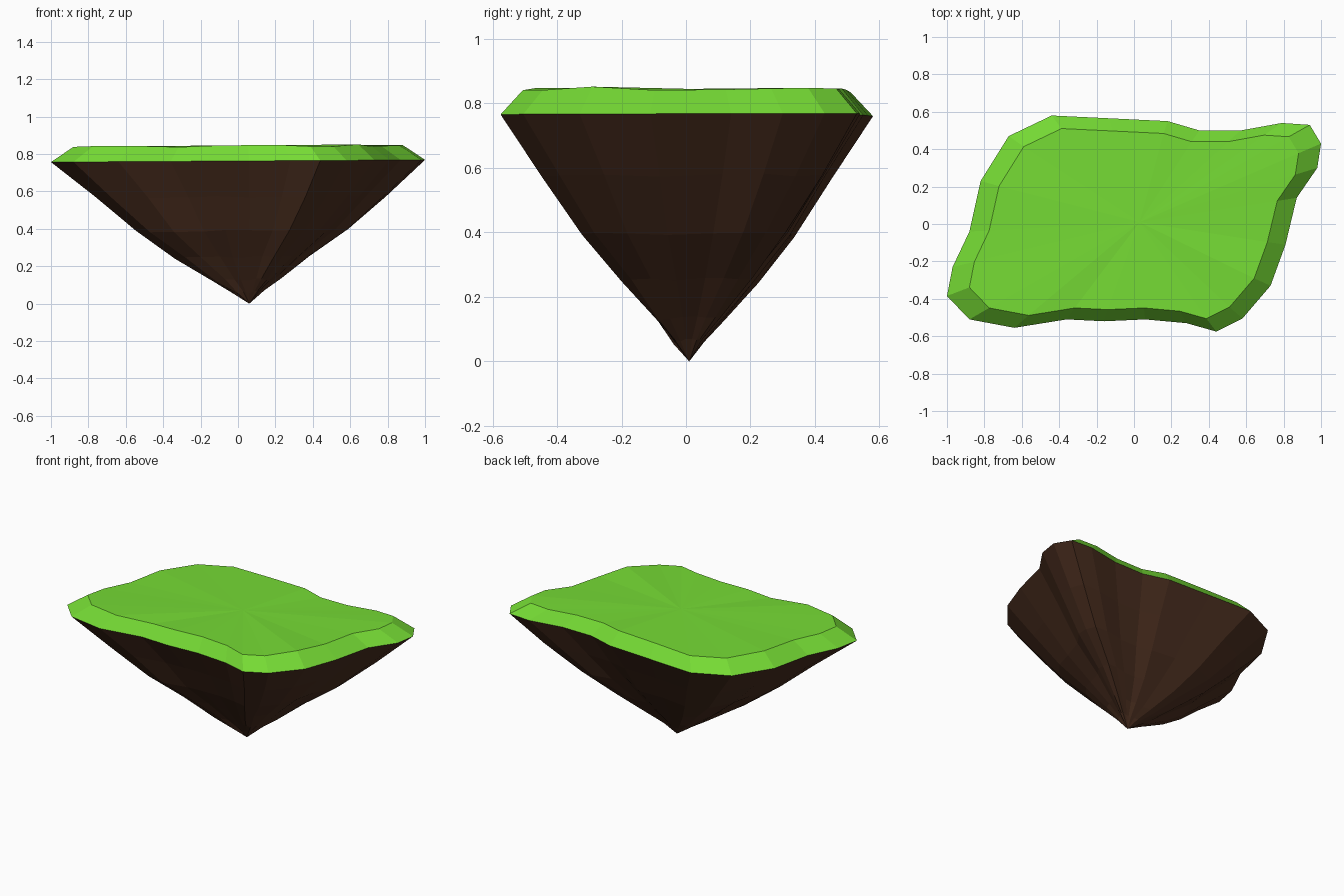
import bpy
import bmesh
import random

if "Cube" in bpy.data.objects:
    bpy.data.objects.remove(bpy.data.objects["Cube"])

random.seed(4)

# Island outline seen from above, counter-clockwise
OUTLINE = [
    (1.00, .43), (.94, .53), (.79, .54), (.57, .50), (.35, .50), (.18, .55),
    (-.13, .565), (-.44, .58), (-.67, .47), (-.82, .23), (-.88, -.04),
    (-.97, -.23), (-1.00, -.385), (-.88, -.51), (-.64, -.555), (-.36, -.51),
    (-.16, -.52), (.06, -.51), (.28, -.53), (.44, -.575), (.58, -.505),
    (.73, -.33), (.81, -.11), (.87, .14), (.98, .30)]


def ring(scale, z, cx=0.0, cy=0.0, jitter=0.0, jitter_z=0.0):
    """Scaled copy of the outline at height z, optionally roughened."""
    pts = []
    for x, y in OUTLINE:
        s = scale * (1 + random.uniform(-jitter, jitter))
        dz = random.uniform(-jitter_z, jitter_z)
        pts.append((cx + x * s, cy + y * s, z + .006 * x + dz))
    return pts


def loft(name, rings, tip, color):
    """Skin the rings in order and close the last one to a point."""
    bm = bmesh.new()
    loops = [[bm.verts.new(p) for p in r] for r in rings]
    n = len(OUTLINE)
    for a, b in zip(loops, loops[1:]):
        for i in range(n):
            j = (i + 1) % n
            bm.faces.new((a[i], a[j], b[j], b[i]))
    end = bm.verts.new(tip)
    for i in range(n):
        bm.faces.new((loops[-1][i], loops[-1][(i + 1) % n], end))
    # Orient normals away from the island's middle
    bm.normal_update()
    for f in bm.faces:
        c = f.calc_center_median()
        c.z -= .6 if name == "grass_top" else .75
        if f.normal.dot(c) < 0:
            f.normal_flip()
    mesh = bpy.data.meshes.new(name)
    bm.to_mesh(mesh)
    bm.free()
    mat = bpy.data.materials.new(name + "_material")
    mat.diffuse_color = color
    mat.use_nodes = True
    mat.node_tree.nodes["Principled BSDF"].inputs["Base Color"].default_value = mat.diffuse_color
    mesh.materials.append(mat)
    obj = bpy.data.objects.new(name, mesh)
    bpy.context.collection.objects.link(obj)
    return obj


rim = ring(1.0, .763)

# Grass cap: bevelled edge and a nearly flat fan
loft("grass_top", [rim, ring(.88, .842, jitter_z=.006)], (.03, .01, .845),
     (.18, .71, .035, 1))

# Rock underside tapering to an off-centre tip
loft("rock_base", [
    rim,
    ring(.78, .572, .015, .005, .01, .005),
    ring(.567, .392, .025, .005, .015, .005),
    ring(.36, .25, .03, .01, .03, .005),
    ring(.178, .128, .045, .01, .05, .006),
    ring(.08, .06, .055, .008, .08, .006),
], (.06, .01, 0), (.07, .028, .014, 1))
